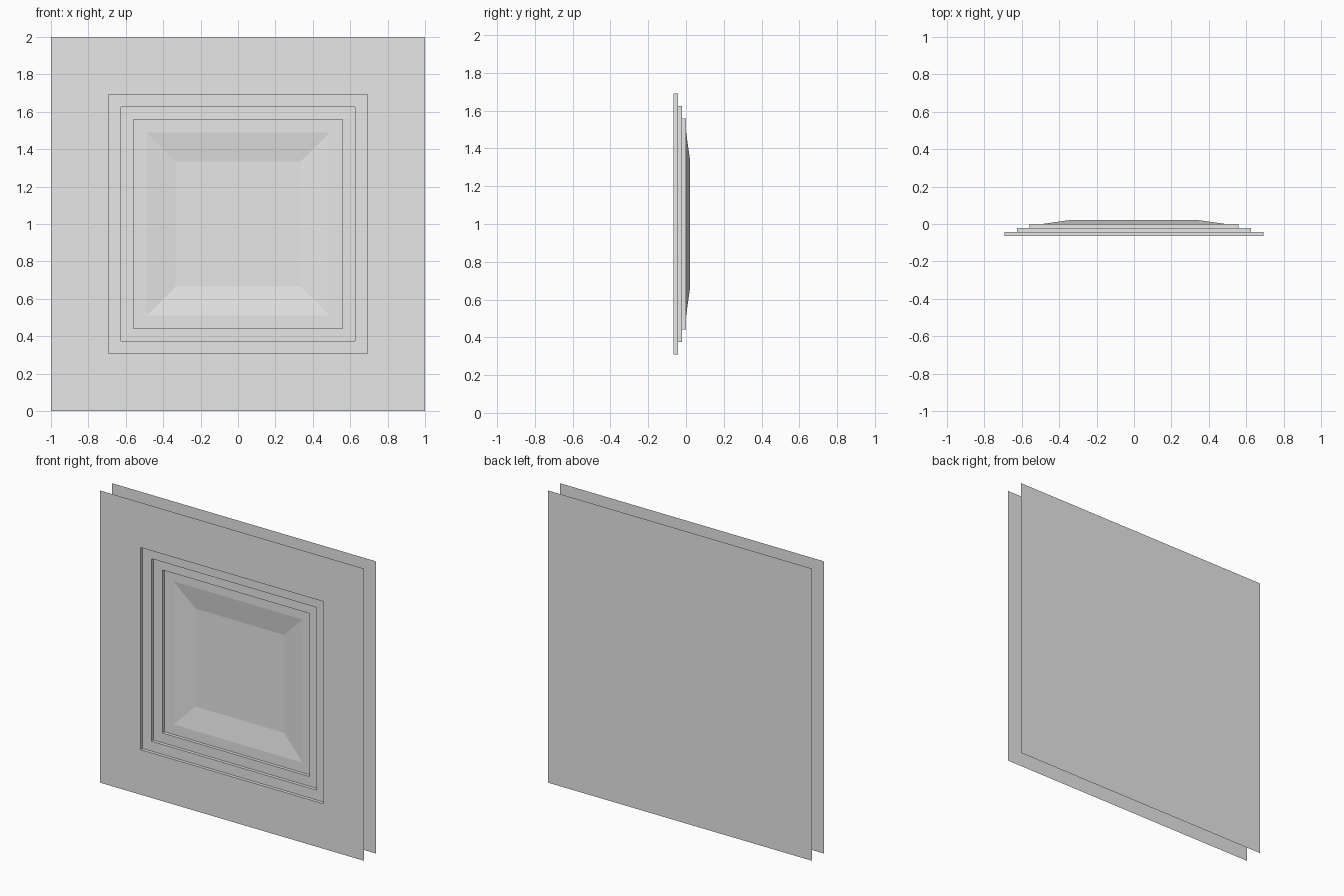
import bpy
import bmesh

cube = bpy.data.objects.get("Cube")
if cube:
    bpy.data.objects.remove(cube, do_unlink=True)

CENTRE_Z = 1.0
FRONT_Y, BACK_Y = -0.065, 0.065

# One plain grey for the whole panel
grey = bpy.data.materials.new("light_grey")
grey.use_nodes = True
grey.diffuse_color = (0.8, 0.8, 0.8, 1)
grey.node_tree.nodes["Principled BSDF"].inputs["Base Color"].default_value = (0.8, 0.8, 0.8, 1)


def square_loops(name, profile, flip=False):
    """Join concentric squares (half size, y) into a sheet and cap the last one."""
    bm = bmesh.new()
    previous = None
    for half, y in profile:
        ring = [bm.verts.new((sx * half, y, CENTRE_Z + sz * half))
                for sx, sz in ((-1, -1), (1, -1), (1, 1), (-1, 1))]
        if previous:
            for i in range(4):
                j = (i + 1) % 4
                bm.faces.new((previous[i], previous[j], ring[j], ring[i]))
        previous = ring
    bm.faces.new(previous)
    if flip:
        bmesh.ops.reverse_faces(bm, faces=bm.faces)
    mesh = bpy.data.meshes.new(name)
    bm.to_mesh(mesh)
    bm.free()
    mesh.materials.append(grey)
    obj = bpy.data.objects.new(name, mesh)
    bpy.context.collection.objects.link(obj)
    return obj


# Front sheet: flat border, three square steps, then a sloped tray
profile = [(1.0, FRONT_Y)]
steps = [(0.692, FRONT_Y), (0.625, -0.043), (0.558, -0.022)]
for half, y in steps:
    profile += [(half, y), (half, y + 0.0217)]
profile += [(0.49, 0.0), (0.335, 0.022)]
square_loops("stepped_front_panel", profile)

# Plain back sheet
square_loops("back_panel", [(1.0, BACK_Y)], flip=True)
